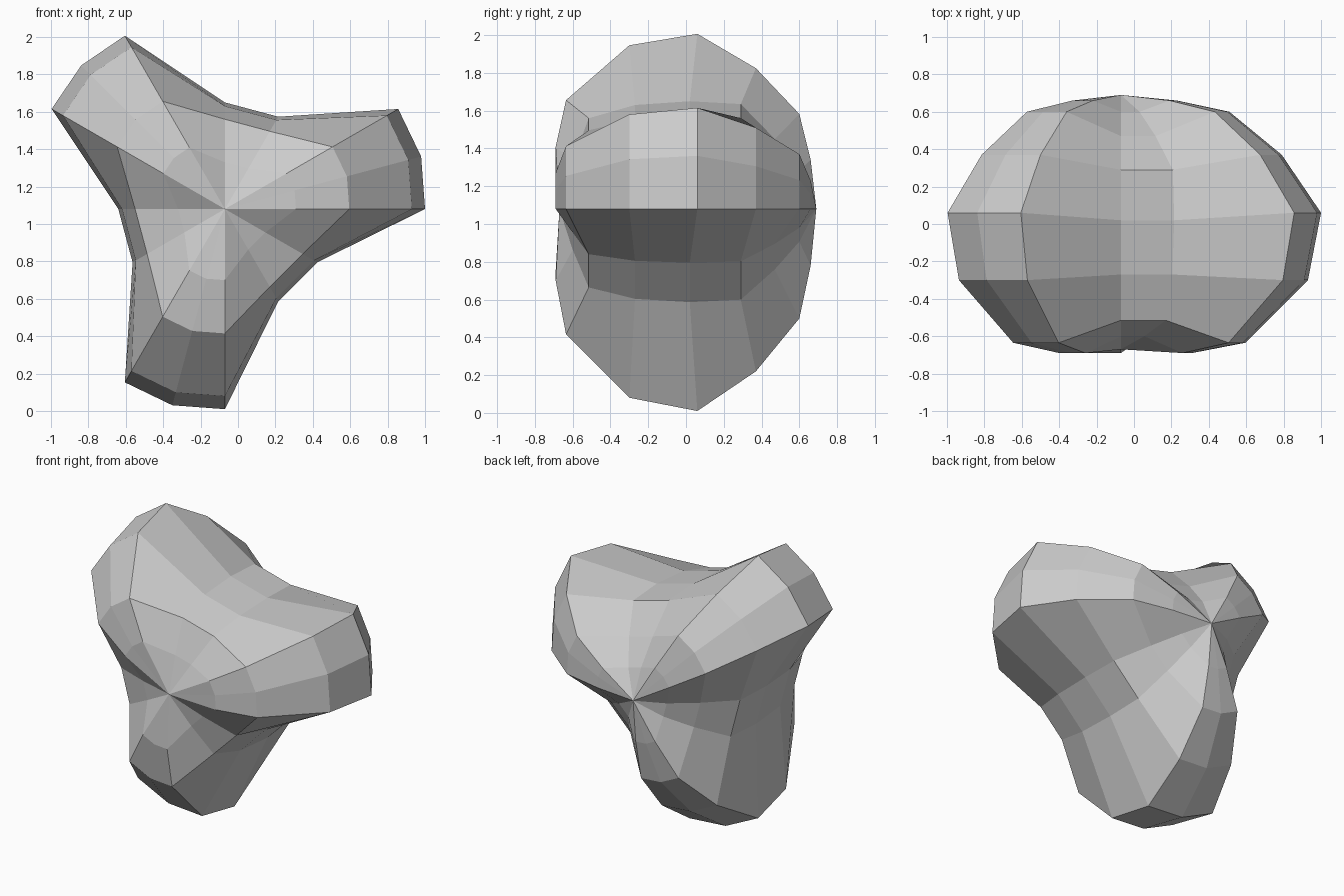
import bpy, bmesh
from math import cos, sin, radians

if "Cube" in bpy.data.objects:
    bpy.data.objects.remove(bpy.data.objects["Cube"])

CX, CZ = -0.07, 1.08          # axis of the three-fold symmetry, running along y
LOBE = (0, 15, 30)            # angles of the three rows on each lobe
VALLEY = (60, 90)             # angles of the two rows between lobes

# rings from front to back: lobe radius, lobe y, valley radius, valley y
RINGS = [
    (0.38, -0.69, 0.25, -0.60),
    (0.665, -0.635, 0.48, -0.515),
    (1.00, -0.30, 0.55, -0.27),
    (1.07, 0.06, 0.57, 0.02),
    (0.86, 0.37, 0.555, 0.29),
    (0.58, 0.60, 0.37, 0.47),
    (0.30, 0.66, 0.20, 0.60),
]

bm = bmesh.new()


def ring(lobe_r, lobe_y, valley_r, valley_y):
    verts = []
    for turn in (0, 120, 240):
        for a in LOBE + VALLEY:
            r, y = (lobe_r, lobe_y) if a in LOBE else (valley_r, valley_y)
            if a == 15:
                r *= 1.015
            t = radians(a + turn)
            verts.append(bm.verts.new((CX + r * cos(t), y, CZ + r * sin(t))))
    return verts


# three-lobed shell, lofted ring by ring
rings = [ring(*r) for r in RINGS]
n = len(rings[0])
for a, b in zip(rings, rings[1:]):
    for i in range(n):
        j = (i + 1) % n
        bm.faces.new((a[i], a[j], b[j], b[i]))

# front and back centres
for loop, y in ((rings[0], -0.67), (rings[-1], 0.69)):
    hub = bm.verts.new((CX, y, CZ))
    for i in range(n):
        bm.faces.new((hub, loop[i], loop[(i + 1) % n]))

bmesh.ops.recalc_face_normals(bm, faces=bm.faces)
mesh = bpy.data.meshes.new("three_lobed_rock")
bm.to_mesh(mesh)
bm.free()
rock = bpy.data.objects.new("three_lobed_rock", mesh)
bpy.context.collection.objects.link(rock)
